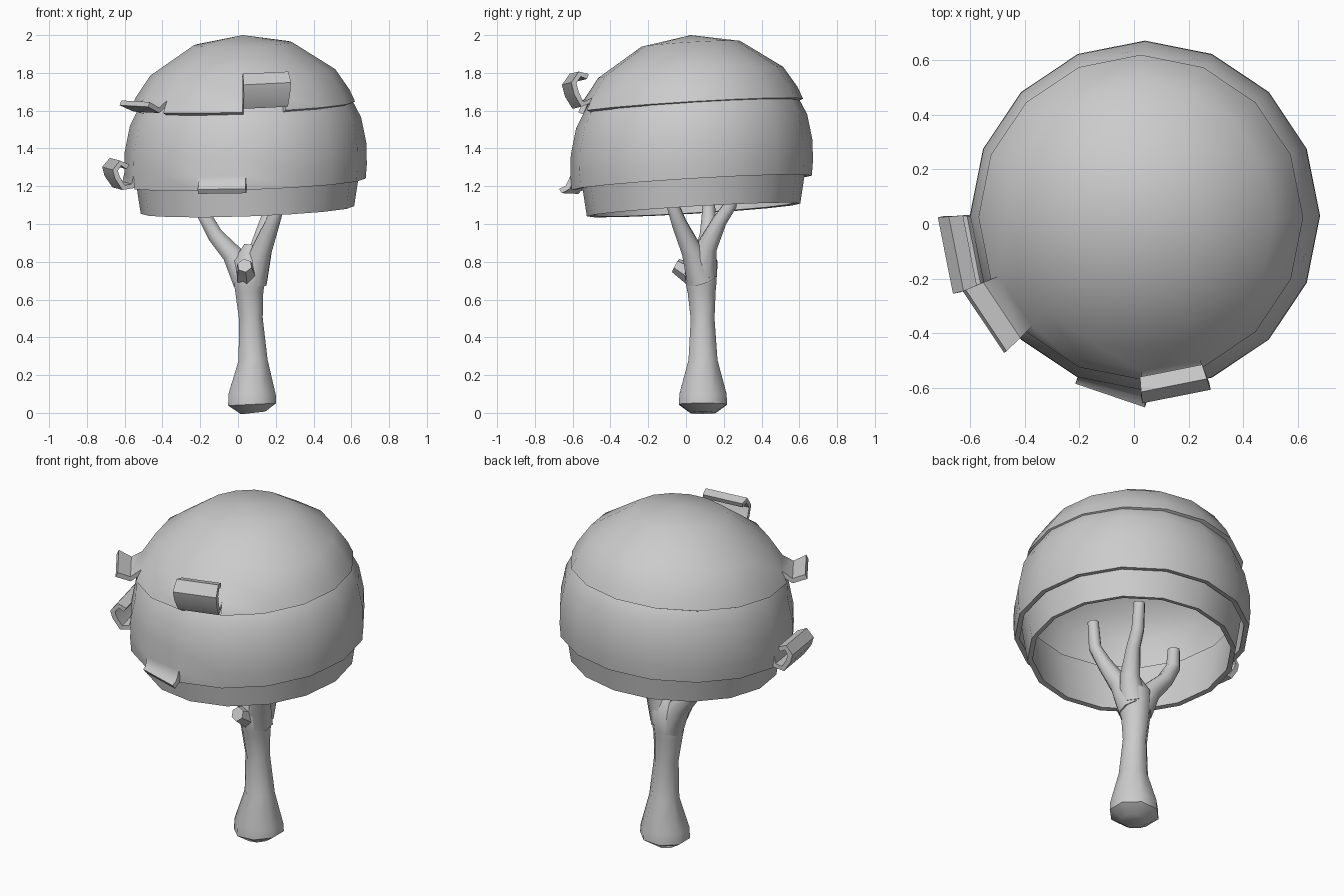
import bpy, bmesh, math
from mathutils import Vector

if "Cube" in bpy.data.objects:
    bpy.data.objects.remove(bpy.data.objects["Cube"])

grey = bpy.data.materials.new("plain_grey")
grey.diffuse_color = (0.6, 0.6, 0.6, 1)
grey.use_nodes = True
grey.node_tree.nodes["Principled BSDF"].inputs["Base Color"].default_value = grey.diffuse_color
SEG = 16
SLOPE = (0.035, 0.06)          # the canopy leans up to the right and back


def finish(name, bm, angle=40, thick=0):
    me = bpy.data.meshes.new(name)
    bm.to_mesh(me)
    bm.free()
    me.materials.append(grey)
    ob = bpy.data.objects.new(name, me)
    bpy.context.collection.objects.link(ob)
    if thick:
        m = ob.modifiers.new("thickness", 'SOLIDIFY')
        m.thickness, m.offset = thick, -1
    bpy.ops.object.select_all(action='DESELECT')
    ob.select_set(True)
    bpy.context.view_layer.objects.active = ob
    if thick:
        bpy.ops.object.modifier_apply(modifier="thickness")
    bpy.ops.object.shade_smooth_by_angle(angle=math.radians(angle))
    return ob


def leaf_shell(name, centre, profile, flaps=None):
    """Revolved shell; flaps = {segment: (left, right, [(out, up), ...])} torn and curled outward."""
    flaps = flaps or {}
    bm = bmesh.new()

    def point(i, r, z):
        a = 2 * math.pi * i / SEG
        x, y = centre[0] + r * math.cos(a), centre[1] + r * math.sin(a)
        return bm.verts.new((x, y, z + SLOPE[0] * x + SLOPE[1] * y))

    rings = []
    for r, z in profile:
        if r == 0:
            rings.append([bm.verts.new((centre[0], centre[1], z))] * SEG)
        else:
            rings.append([point(i, r, z) for i in range(SEG)])
    for k, (up, low) in enumerate(zip(rings, rings[1:])):
        last = k == len(rings) - 2
        for i in range(SEG):
            j = (i + 1) % SEG
            if last and i in flaps:
                continue
            if up[i] is up[j]:
                bm.faces.new((up[i], low[i], low[j]))
            else:
                bm.faces.new((up[i], low[i], low[j], up[j]))
    # curled flaps hang from the last-but-one ring
    hr, hz = profile[-2]
    for i, (fl, fr, path) in flaps.items():
        a, b = rings[-2][i], rings[-2][(i + 1) % SEG]
        for out, up in path:
            c, d = point(i, hr + out * fl, hz + up), point(i + 1, hr + out * fr, hz + up)
            bm.faces.new((a, c, d, b))
            a, b = c, d
    return finish(name, bm, thick=0.028)


def limb(name, path, sides=8):
    """Tube through (x, y, z, radius) points, closed at both ends."""
    bm = bmesh.new()
    pts = [Vector(p[:3]) for p in path]
    rings = []
    for k, p in enumerate(pts):
        t = (pts[min(k + 1, len(pts) - 1)] - pts[max(k - 1, 0)]).normalized()
        u = Vector((0, 1, 0)).cross(t).normalized()
        v = t.cross(u)
        rings.append([bm.verts.new(p + path[k][3] * (u * math.cos(a) + v * math.sin(a)))
                      for a in (2 * math.pi * (s + 0.5) / sides for s in range(sides))])
    for lo, hi in zip(rings, rings[1:]):
        for s in range(sides):
            n = (s + 1) % sides
            bm.faces.new((lo[s], lo[n], hi[n], hi[s]))
    bm.faces.new(rings[0][::-1])
    bm.faces.new(rings[-1])
    return finish(name, bm, 50)


# canopy: three overlapping shells, the upper two with torn curls
leaf_shell("canopy_cap", (0.025, 0.025),
           [(0, 2.0), (0.26, 1.952), (0.49, 1.80), (0.565, 1.69), (0.595, 1.625)],
           {12: (1, 1, [(0.05, -0.02), (0.075, 0.03), (0.09, 0.08), (0.065, 0.115), (0.03, 0.10)]),
            9: (1, 1, [(0.06, -0.035), (0.13, 0.0)])})
leaf_shell("canopy_middle", (0.04, 0.03),
           [(0.44, 1.74), (0.55, 1.66), (0.612, 1.54), (0.64, 1.40), (0.642, 1.29), (0.636, 1.215)],
           {8: (1, 1, [(0.01, -0.045), (0.05, -0.05), (0.08, 0.0), (0.09, 0.03), (0.07, 0.055), (0.04, 0.035)]),
            11: (0.4, 1, [(0.025, -0.05), (0.06, -0.065)])})
leaf_shell("canopy_base", (0.05, 0.04),
           [(0.61, 1.36), (0.588, 1.22), (0.565, 1.07)])

# trunk with a swollen foot
limb("trunk", [(0.08, 0.09, 0.0, 0.07), (0.075, 0.09, 0.045, 0.138), (0.075, 0.09, 0.1, 0.135),
               (0.08, 0.09, 0.28, 0.083), (0.068, 0.088, 0.5, 0.068), (0.06, 0.083, 0.64, 0.08),
               (0.06, 0.08, 0.68, 0.087), (0.065, 0.08, 0.8, 0.095), (0.075, 0.08, 0.89, 0.045)])

# three branches reaching into the canopy, and a broken stub in front
limb("branch_left", [(0.04, 0.09, 0.70, 0.075), (-0.03, 0.10, 0.84, 0.058), (-0.12, 0.115, 0.94, 0.045),
                     (-0.175, 0.12, 1.04, 0.04), (-0.18, 0.12, 1.15, 0.034)])
limb("branch_front", [(0.08, 0.08, 0.70, 0.08), (0.125, 0.03, 0.86, 0.058), (0.18, -0.035, 1.0, 0.042),
                      (0.215, -0.07, 1.1, 0.036), (0.22, -0.08, 1.26, 0.032)])
limb("branch_back", [(0.08, 0.09, 0.74, 0.08), (0.12, 0.11, 0.88, 0.058), (0.155, 0.18, 1.02, 0.04),
                     (0.17, 0.235, 1.1, 0.036), (0.18, 0.26, 1.25, 0.032)])
limb("stub", [(0.045, 0.07, 0.70, 0.06), (0.04, 0.0, 0.75, 0.052), (0.035, -0.055, 0.78, 0.04)], 6)
